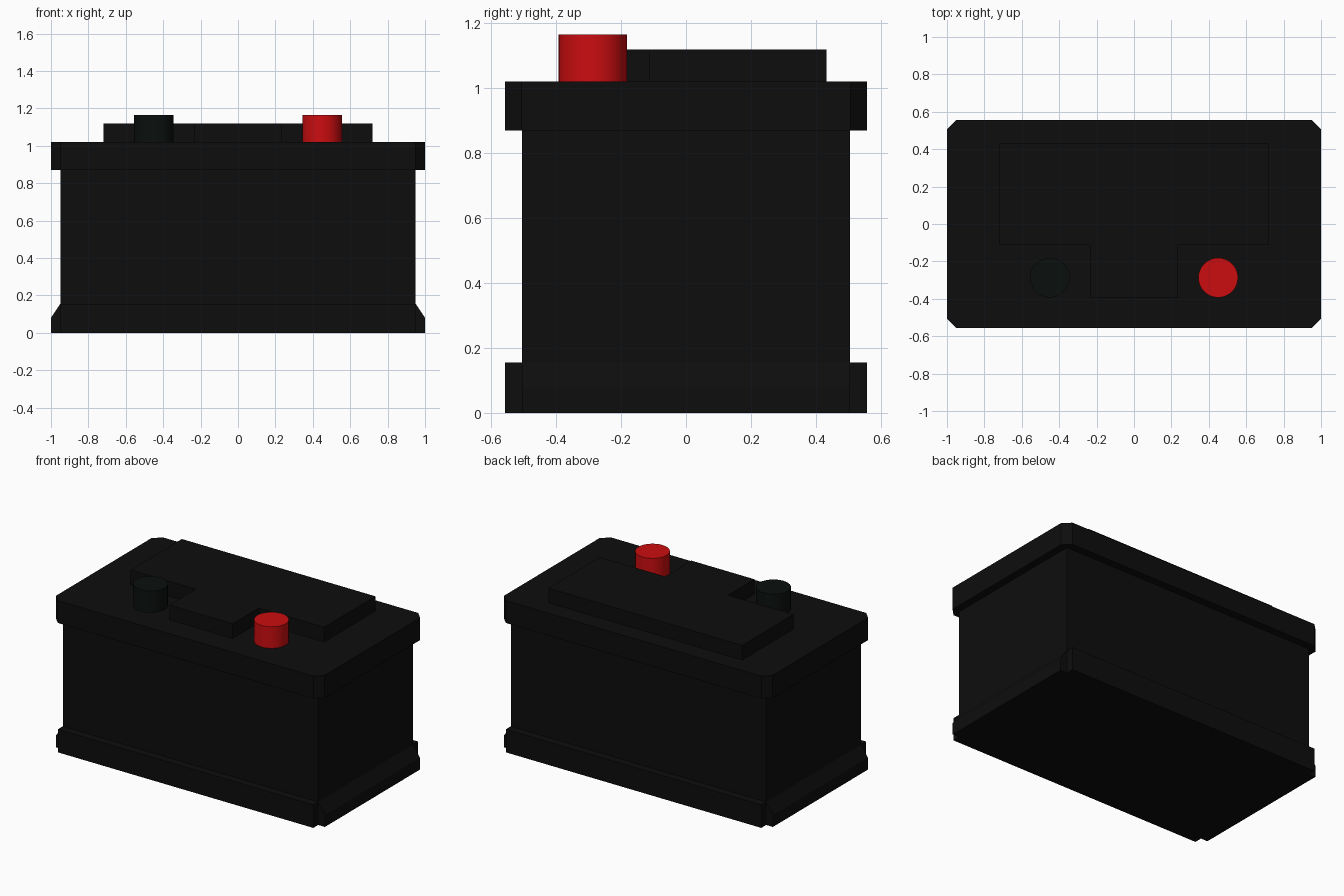
import bpy, bmesh, math
from mathutils import Vector

if "Cube" in bpy.data.objects:
    bpy.data.objects.remove(bpy.data.objects["Cube"])


def material(name, rgb):
    m = bpy.data.materials.new(name)
    m.diffuse_color = (*rgb, 1)
    m.use_nodes = True
    m.node_tree.nodes["Principled BSDF"].inputs["Base Color"].default_value = m.diffuse_color
    return m


BLACK = material("black_plastic", (0.004, 0.004, 0.004))
DARK = material("dark_terminal", (0.003, 0.005, 0.004))
RED = material("red_terminal", (0.6, 0.004, 0.005))


def prism(name, points, offset, mat):
    """Extrude a closed 3D outline along an offset vector."""
    bm = bmesh.new()
    face = bm.faces.new([bm.verts.new(p) for p in points])
    ext = bmesh.ops.extrude_face_region(bm, geom=[face])
    moved = [g for g in ext["geom"] if isinstance(g, bmesh.types.BMVert)]
    bmesh.ops.translate(bm, verts=moved, vec=Vector(offset))
    bmesh.ops.recalc_face_normals(bm, faces=bm.faces)
    mesh = bpy.data.meshes.new(name)
    bm.to_mesh(mesh)
    bm.free()
    mesh.materials.append(mat)
    ob = bpy.data.objects.new(name, mesh)
    bpy.context.collection.objects.link(ob)
    return ob


def slab(name, outline, z0, z1, mat=BLACK):
    return prism(name, [(x, y, z0) for x, y in outline], (0, 0, z1 - z0), mat)


BX, BY = 0.95, 0.505      # case half sizes
LX, LY = 1.0, 0.557       # lid and foot half sizes
TOP = 1.02                # lid top

# Case
slab("case", [(-BX, -BY), (BX, -BY), (BX, BY), (-BX, BY)], 0, 0.87)

# Lid with chamfered corners
c = 0.05
slab("lid", [(-LX + c, -LY), (LX - c, -LY), (LX, -LY + c), (LX, LY - c),
             (LX - c, LY), (-LX + c, LY), (-LX, LY - c), (-LX, -LY + c)], 0.87, TOP)

# Foot ledges: sloped on the ends, square on front and back, open at the corners
for s, end, face in ((-1, "left", "front"), (1, "right", "back")):
    prism(f"{end}_foot_ledge",
          [(s * x, -BY, z) for x, z in ((BX, 0), (LX, 0), (LX, 0.08), (BX, 0.155))],
          (0, 2 * BY, 0), BLACK)
    slab(f"{face}_foot_ledge",
         [(-BX, s * BY), (BX, s * BY), (BX, s * LY), (-BX, s * LY)], 0, 0.155)

# T-shaped raised cover
slab("raised_cover", [(-0.72, 0.432), (-0.72, -0.113), (-0.235, -0.113), (-0.235, -0.392),
                      (0.235, -0.392), (0.235, -0.113), (0.72, -0.113), (0.72, 0.432)],
     TOP, 1.118)

# Terminal posts
for name, x, mat in (("negative_terminal", -0.45, DARK), ("positive_terminal", 0.45, RED)):
    bpy.ops.mesh.primitive_cylinder_add(vertices=32, radius=0.106, depth=0.145,
                                        location=(x, -0.287, TOP + 0.0725))
    post = bpy.context.object
    post.name = name
    post.data.materials.append(mat)
    bpy.ops.object.shade_smooth_by_angle(angle=math.radians(30))
